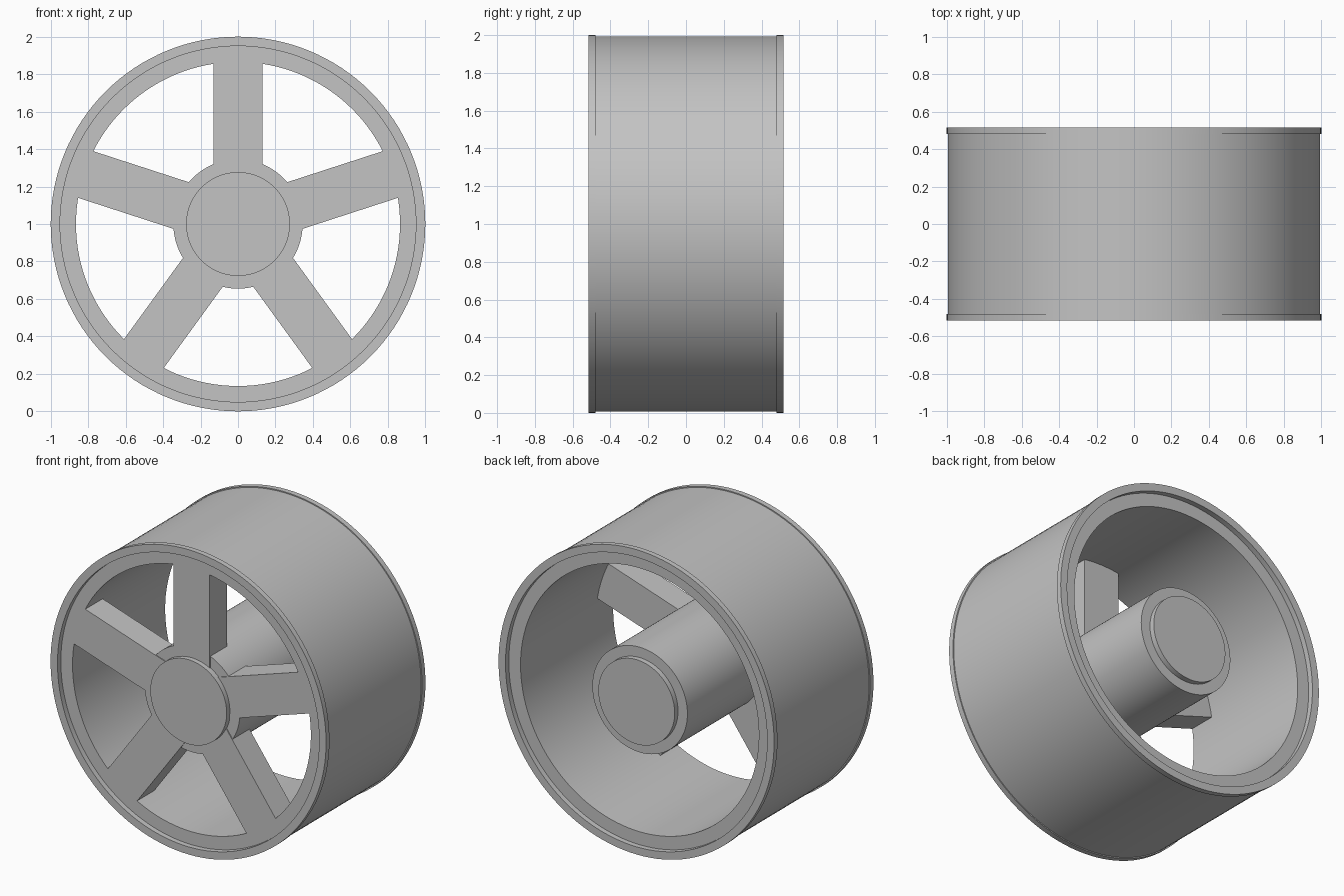
import bpy, bmesh, math
from mathutils import Matrix, Vector

cube = bpy.data.objects.get("Cube")
if cube:
    bpy.data.objects.remove(cube, do_unlink=True)

GREY = (0.55, 0.55, 0.55, 1.0)
metal = bpy.data.materials.new("plain grey")
metal.use_nodes = True
metal.diffuse_color = GREY
metal.node_tree.nodes["Principled BSDF"].inputs["Base Color"].default_value = GREY

AXLE = Vector((0, 0, 1))
SEGMENTS = 128


def finish(name, bm, smooth):
    bmesh.ops.recalc_face_normals(bm, faces=bm.faces)
    mesh = bpy.data.meshes.new(name)
    bm.to_mesh(mesh)
    bm.free()
    mesh.materials.append(metal)
    obj = bpy.data.objects.new(name, mesh)
    bpy.context.collection.objects.link(obj)
    if smooth:
        bpy.ops.object.select_all(action='DESELECT')
        obj.select_set(True)
        bpy.context.view_layer.objects.active = obj
        bpy.ops.object.shade_smooth_by_angle(angle=math.radians(30))
    return obj


def lathe(name, profile, closed):
    """Turn a (radius, y) profile around the axle."""
    bm = bmesh.new()
    verts = [bm.verts.new((r, y, AXLE.z)) for r, y in profile]
    pairs = list(zip(verts, verts[1:]))
    if closed:
        pairs.append((verts[-1], verts[0]))
    edges = [bm.edges.new(p) for p in pairs]
    bmesh.ops.spin(bm, geom=verts + edges, cent=AXLE, axis=(0, 1, 0),
                   angle=math.tau, steps=SEGMENTS, use_merge=True)
    bmesh.ops.remove_doubles(bm, verts=bm.verts, dist=0.0001)
    return finish(name, bm, True)


# Barrel with a raised lip at both ends
half = [(0.865, 0.48), (0.95, 0.48), (0.95, 0.515),
        (1.0, 0.515), (1.0, 0.48), (0.993, 0.48)]
lathe("rim", half + [(r, -y) for r, y in reversed(half)], True)

# Hub with a smaller raised cap at both ends
lathe("hub", [(0, -0.513), (0.277, -0.513), (0.277, -0.474), (0.345, -0.474),
              (0.345, 0.478), (0.277, 0.478), (0.277, 0.513), (0, 0.513)], False)

# Five straight spokes, flush with the recessed front face of the rim
INNER, OUTER, WIDTH = 0.2, 0.9, 0.262
FRONT, BACK = -0.48, -0.30
for i in range(5):
    bm = bmesh.new()
    bmesh.ops.create_cube(bm, size=1)
    bmesh.ops.scale(bm, verts=bm.verts, vec=(WIDTH, BACK - FRONT, OUTER - INNER))
    bmesh.ops.translate(bm, verts=bm.verts,
                        vec=(0, (FRONT + BACK) / 2, (INNER + OUTER) / 2))
    turn = Matrix.Rotation(i * math.tau / 5, 4, 'Y')
    bmesh.ops.transform(bm, verts=bm.verts, matrix=Matrix.Translation(AXLE) @ turn)
    finish(f"spoke_{i + 1}", bm, False)
